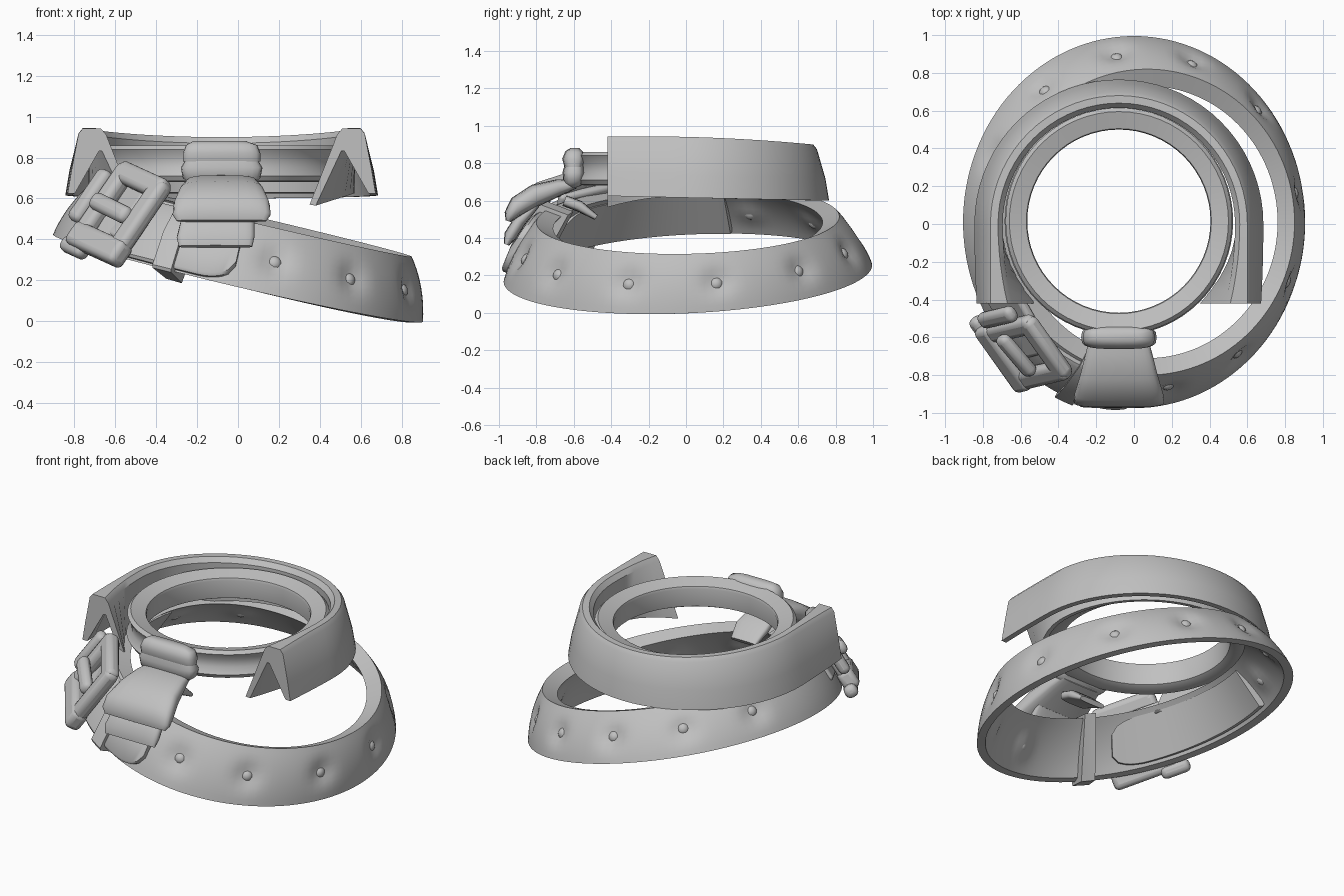
import bpy, bmesh, math
from mathutils import Vector, Matrix

old = bpy.data.objects.get("Cube")
if old:
    bpy.data.objects.remove(old)

grey = bpy.data.materials.new("plain_grey")
grey.use_nodes = True
grey.diffuse_color = (0.53, 0.53, 0.53, 1)
grey.node_tree.nodes["Principled BSDF"].inputs["Base Color"].default_value = (0.53, 0.53, 0.53, 1)


def finish(name, bm, angle=40, bevel=0.0):
    bmesh.ops.recalc_face_normals(bm, faces=bm.faces[:])
    mesh = bpy.data.meshes.new(name)
    bm.to_mesh(mesh)
    bm.free()
    ob = bpy.data.objects.new(name, mesh)
    bpy.context.collection.objects.link(ob)
    mesh.materials.append(grey)
    if bevel:
        mod = ob.modifiers.new("rounded", "BEVEL")
        mod.width, mod.segments = bevel, 3
    bpy.ops.object.select_all(action="DESELECT")
    ob.select_set(True)
    bpy.context.view_layer.objects.active = ob
    bpy.ops.object.shade_smooth_by_angle(angle=math.radians(angle))
    return ob


def loft(name, rings, closed=False, angle=40):
    """Skin a list of closed cross-sections."""
    bm = bmesh.new()
    rows = [[bm.verts.new(p) for p in ring] for ring in rings]
    n = len(rows[0])
    pairs = list(zip(rows, rows[1:]))
    if closed:
        pairs.append((rows[-1], rows[0]))
    else:
        bm.faces.new(rows[0])
        bm.faces.new(rows[-1])
    for a, b in pairs:
        for i in range(n):
            j = (i + 1) % n
            bm.faces.new((a[i], a[j], b[j], b[i]))
    return finish(name, bm, angle)


# Tilted, tapering, slightly bulging belt surface: angle t, height v (0 to 1), outward offset d
def belt_point(t, v, d):
    c, s = math.cos(t), math.sin(t)
    lo = Vector((0.905 * c, 0.01 + 0.985 * s, 0))
    lo.z = 0.21 - 0.235 * lo.x + 0.045 * lo.y
    hi = Vector((0.07 + 0.78 * c, 0.01 + 0.81 * s, 0))
    hi.z = 0.515 - 0.235 * hi.x + 0.02 * hi.y
    bulge = 0.02 * (1 - (2 * v - 1) ** 2)
    return lo.lerp(hi, v) + Vector((c, s, 0.35)).normalized() * (d + bulge)


studs = [math.radians(a) for a in (-80, -52, -21, 10, 42, 71, 99, 128, 157)]


def dimple(t, v):
    total = 0
    for s in studs:
        dt = (t - s + math.pi) % math.tau - math.pi
        total += math.exp(-((dt * 0.9) ** 2 + ((v - 0.5) * 0.33) ** 2) / 0.005)
    return -0.035 * total


# Belt with pinched dimples, thin at the lower rim and thick at the upper rim
rows = 10
rings = []
for i in range(128):
    t = math.tau * i / 128
    ring = [belt_point(t, k / rows, dimple(t, k / rows)) for k in range(rows + 1)]
    for k in range(rows + 1):
        v = 1 - 0.95 * k / rows
        ring.append(belt_point(t, v, -0.05 - 0.045 * v + 0.6 * dimple(t, v)))
    rings.append(ring)
loft("belt", rings, closed=True)

# Buttons in the dimples
for i, s in enumerate(studs):
    bm = bmesh.new()
    bmesh.ops.create_uvsphere(bm, u_segments=12, v_segments=8, radius=0.04,
                              matrix=Matrix.Translation(belt_point(s, 0.5, -0.055)))
    finish(f"belt_button_{i + 1}", bm, 60)


def belt_wrap(name, a0, a1, v0, v1, d0, d1, steps, round_end=False):
    """A strip that follows the belt surface."""
    out = []
    for i in range(steps + 1):
        f = i / steps
        t = math.radians(a0 + (a1 - a0) * f)
        shrink = 1
        if round_end and f > 0.8:
            shrink = 0.45 + 0.55 * math.sqrt(max(0, 1 - ((f - 0.8) / 0.2) ** 2))
        m, h = (v0 + v1) / 2, (v1 - v0) / 2 * shrink
        b = 0.04
        out.append([belt_point(t, m + x, d) for x, d in (
            (-h, d0), (-h, d1 - 0.01), (-h + b, d1), (0, d1 + 0.005),
            (h - b, d1), (h, d1 - 0.01), (h, d0))])
    return loft(name, out)


# Overlapping strap end, keeper loop and inside strap
belt_wrap("strap_end", 216, 268, 0.03, 0.95, -0.02, 0.03, 30, True)
belt_wrap("keeper_loop", 244, 250, -0.05, 1.06, -0.12, 0.05, 4)
belt_wrap("inner_strap", 165, 236, 0.1, 0.9, -0.10, -0.06, 30, True)

# Buckle, laid on the belt at the front right
e1 = Vector((0.22, -0.31, -0.10)).normalized()
out_dir = e1.cross(Vector((0.22, 0.12, 0.40))).normalized()
e2 = out_dir.cross(e1)
frame = Matrix((e1, e2, out_dir)).transposed().to_4x4()
frame.translation = (-0.575, -0.68, 0.53)


def buckle_part(name, pos, size, bevel=0.032, turn=0):
    bm = bmesh.new()
    mat = (frame @ Matrix.Translation(pos) @ Matrix.Rotation(turn, 4, "Y")
           @ Matrix.Diagonal((*size, 1)))
    bmesh.ops.create_cube(bm, size=1, matrix=mat)
    finish(name, bm, 50, bevel)


buckle_part("buckle_upper_bar", (0, 0.19, 0), (0.38, 0.11, 0.085))
buckle_part("buckle_lower_bar", (0, -0.19, 0.0), (0.42, 0.13, 0.10))
buckle_part("buckle_front_bar", (0.15, 0, 0), (0.11, 0.46, 0.085))
buckle_part("buckle_back_bar", (-0.155, 0, 0), (0.10, 0.46, 0.085))
buckle_part("buckle_prong", (-0.02, -0.01, 0.05), (0.28, 0.09, 0.07), 0.034, 0.1)
buckle_part("buckle_strap", (-0.14, 0.02, -0.06), (0.38, 0.28, 0.05), 0.02, -0.12)
buckle_part("buckle_hinge", (-0.25, 0.01, 0.02), (0.09, 0.30, 0.07))
buckle_part("buckle_foot", (-0.17, -0.25, -0.02), (0.18, 0.08, 0.08))

# Neck band ring
profile = [(0.485, 0.82), (0.49, 0.835), (0.58, 0.86), (0.60, 0.84), (0.58, 0.80),
           (0.58, 0.75), (0.605, 0.71), (0.59, 0.685), (0.54, 0.68), (0.50, 0.70)]
rings = []
for i in range(64):
    t = math.tau * i / 64
    rings.append([Vector((-0.08 + r * math.cos(t), 0.015 + r * math.sin(t), z))
                  for r, z in profile])
loft("neck_band", rings, closed=True)

# Folded collar: straight sides joined by a half circle at the back
front = -0.42
stations = [(1, 0, front * (1 - i / 6)) for i in range(6)]
stations += [(math.cos(math.pi * i / 36), math.sin(math.pi * i / 36), 0) for i in range(37)]
stations += [(-1, 0, front * (i + 1) / 6) for i in range(6)]
rings = []
for c, s, y in stations:
    f = (y / front) ** 2
    back = (s * 0.7 + y - front) / 1.12
    top = 0.942 + 0.02 * back - 0.062 * back ** 2
    low = 0.625 - 0.025 * back
    inner, inner_low = 0.62 - 0.19 * f, 0.63 - 0.06 * f
    fold = 0.63 - 0.05 * f
    outer = 0.765 - 0.012 * f
    section = [(outer, low), (outer - 0.02, low + 0.12), (0.70, top - 0.025), (0.68, top),
               (fold + 0.01, top), (fold - 0.015, top - 0.03), (inner, inner_low),
               (inner + 0.03, inner_low - 0.005), (0.655 - 0.07 * f, top - 0.11),
               (0.67 - 0.07 * f, top - 0.11), (outer - 0.035, low)]
    rings.append([Vector((-0.08 + r * c, r * s + y, z)) for r, z in section])
loft("folded_collar", rings, angle=35)


def cloth(name, path, n=20):
    """Soft slab along a path of (x, y, z, half width, half thickness)."""
    out = []
    for i, (x, y, z, w, h) in enumerate(path):
        a, b = path[max(i - 1, 0)], path[min(i + 1, len(path) - 1)]
        tan = Vector((0, b[1] - a[1], b[2] - a[2])).normalized()
        nor = Vector((0, -tan.z, tan.y))
        ring = []
        for k in range(n):
            c, s = math.cos(math.tau * k / n), math.sin(math.tau * k / n)
            px = math.copysign(abs(c) ** 0.5, c) * w
            pn = math.copysign(abs(s) ** 0.6, s) * h
            ring.append(Vector((x + px, y, z)) + nor * pn)
        out.append(ring)
    return loft(name, out, angle=50)


# Tie: knot in two rolls, broad folded tail, lower tail and inside tail
cloth("knot_upper", [(-0.09, -0.595, 0.88, 0.13, 0.025), (-0.08, -0.595, 0.86, 0.175, 0.05),
                     (-0.08, -0.60, 0.82, 0.19, 0.062), (-0.08, -0.60, 0.78, 0.19, 0.05)])
cloth("knot_lower", [(-0.08, -0.595, 0.80, 0.17, 0.05), (-0.08, -0.60, 0.75, 0.20, 0.06),
                     (-0.08, -0.60, 0.70, 0.19, 0.055), (-0.08, -0.59, 0.67, 0.15, 0.03)])
cloth("tie_tail", [(-0.08, -0.59, 0.69, 0.15, 0.025), (-0.08, -0.68, 0.67, 0.175, 0.045),
                   (-0.08, -0.80, 0.63, 0.205, 0.06), (-0.08, -0.90, 0.57, 0.235, 0.055),
                   (-0.08, -0.94, 0.52, 0.24, 0.035), (-0.08, -0.95, 0.49, 0.22, 0.015)])
cloth("tie_lower_tail", [(-0.09, -0.80, 0.58, 0.17, 0.02), (-0.10, -0.89, 0.49, 0.18, 0.035),
                         (-0.11, -0.94, 0.41, 0.19, 0.035), (-0.11, -0.96, 0.365, 0.18, 0.015)])
cloth("tie_inner_tail", [(-0.08, -0.65, 0.60, 0.10, 0.03), (-0.08, -0.57, 0.57, 0.11, 0.03),
                         (-0.08, -0.48, 0.51, 0.09, 0.015)])
